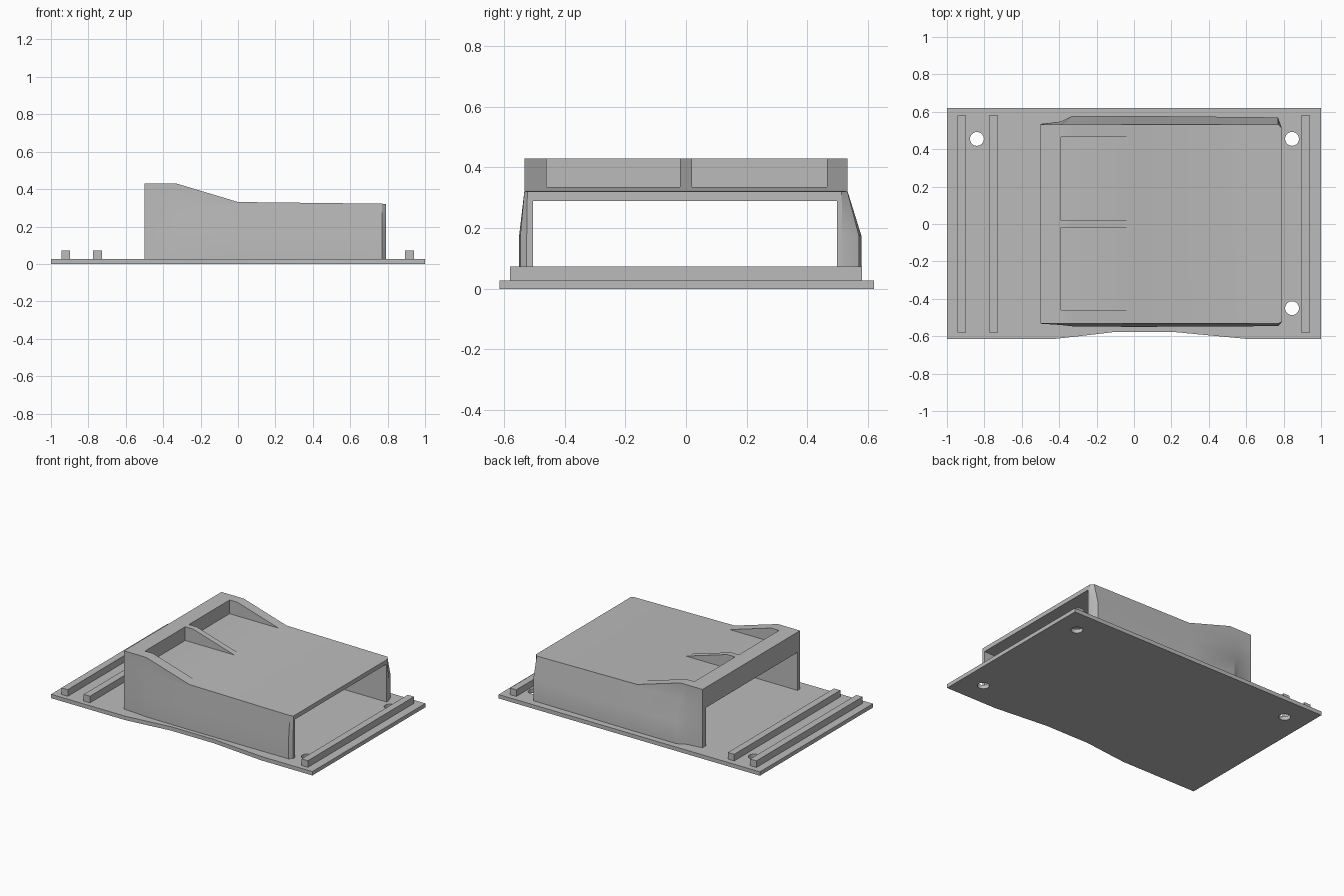
import bpy, bmesh, math

cube = bpy.data.objects.get("Cube")
if cube:
    bpy.data.objects.remove(cube, do_unlink=True)

grey = bpy.data.materials.new("plain grey")
grey.use_nodes = True
COLOUR = (0.5, 0.5, 0.5, 1)
grey.diffuse_color = COLOUR
grey.node_tree.nodes["Principled BSDF"].inputs["Base Color"].default_value = COLOUR


def loft(name, rings):
    """Solid skinned through a list of matching closed rings."""
    bm = bmesh.new()
    loops = [[bm.verts.new(p) for p in ring] for ring in rings]
    n = len(loops[0])
    for a, b in zip(loops, loops[1:]):
        for i in range(n):
            j = (i + 1) % n
            bm.faces.new((a[i], a[j], b[j], b[i]))
    bm.faces.new(loops[0])
    bm.faces.new(loops[-1])
    bmesh.ops.recalc_face_normals(bm, faces=bm.faces)
    mesh = bpy.data.meshes.new(name)
    bm.to_mesh(mesh)
    bm.free()
    obj = bpy.data.objects.new(name, mesh)
    bpy.context.collection.objects.link(obj)
    mesh.materials.append(grey)
    return obj


def prism(name, outline, z0, z1):
    return loft(name, [[(x, y, z) for x, y in outline] for z in (z0, z1)])


def box(name, x0, x1, y0, y1, z0, z1):
    return prism(name, [(x0, y0), (x1, y0), (x1, y1), (x0, y1)], z0, z1)


def cut(target, cutters):
    for cutter in cutters:
        mod = target.modifiers.new(cutter.name, 'BOOLEAN')
        mod.operation = 'DIFFERENCE'
        mod.solver = 'EXACT'
        mod.object = cutter
    bpy.context.view_layer.update()
    graph = bpy.context.evaluated_depsgraph_get()
    mesh = bpy.data.meshes.new_from_object(target.evaluated_get(graph))
    target.modifiers.clear()
    target.data = mesh
    for cutter in cutters:
        bpy.data.objects.remove(cutter, do_unlink=True)


def smooth(obj, degrees):
    bpy.ops.object.select_all(action='DESELECT')
    bpy.context.view_layer.objects.active = obj
    obj.select_set(True)
    bpy.ops.object.shade_smooth_by_angle(angle=math.radians(degrees))


# Base plate with a shallow scoop in its front edge and three screw holes
BASE = 0.027
plate = prism("base_plate", [
    (-1, -0.615), (-0.43, -0.615), (-0.27, -0.597), (-0.11, -0.578), (0.22, -0.578),
    (0.42, -0.597), (0.61, -0.615), (1, -0.615), (1, 0.62), (-1, 0.62)], 0, BASE)
holes = []
for k, (hx, hy) in enumerate([(-0.84, 0.455), (0.845, 0.455), (0.845, -0.45)]):
    ring = [(hx + 0.037 * math.cos(math.tau * i / 32),
             hy + 0.037 * math.sin(math.tau * i / 32)) for i in range(32)]
    holes.append(prism(f"screw_hole_{k}", ring, -0.1, 0.1))
cut(plate, holes)
smooth(plate, 20)

# Cross rails
for name, x in (("outer_rail", -0.945), ("inner_rail", -0.775), ("end_rail", 0.893)):
    box(name, x, x + 0.048, -0.58, 0.58, 0.02, 0.073)


# Arched cover: cross-sections along x with bulging side walls
def arch(x, top, front, back, front_top=-0.533, back_top=0.533):
    yz = [(front, 0.02), (front, 0.175), (front_top, min(0.32, top - 0.004)), (front_top, top),
          (back_top, top), (back_top, min(0.32, top - 0.004)), (back, 0.175), (back, 0.02),
          (0.497, 0.02), (0.497, 0.29), (-0.505, 0.29), (-0.505, 0.02)]
    return [(x, y, z) for y, z in yz]


cover = loft("arched_cover", [
    arch(-0.5, 0.43, -0.533, 0.535),
    arch(-0.39, 0.43, -0.54, 0.548),
    arch(-0.33, 0.43, -0.547, 0.578),
    arch(0.0, 0.331, -0.55, 0.578),
    arch(0.77, 0.322, -0.546, 0.57),
    arch(0.79, 0.32, -0.525, 0.515, -0.523, 0.513)])

# Two recesses sunk behind the raised end, leaving a central rib
cut(cover, [box("front_recess", -0.39, 0.05, -0.46, -0.02, 0.335, 0.6),
            box("back_recess", -0.39, 0.05, 0.02, 0.465, 0.335, 0.6)])
smooth(cover, 25)
